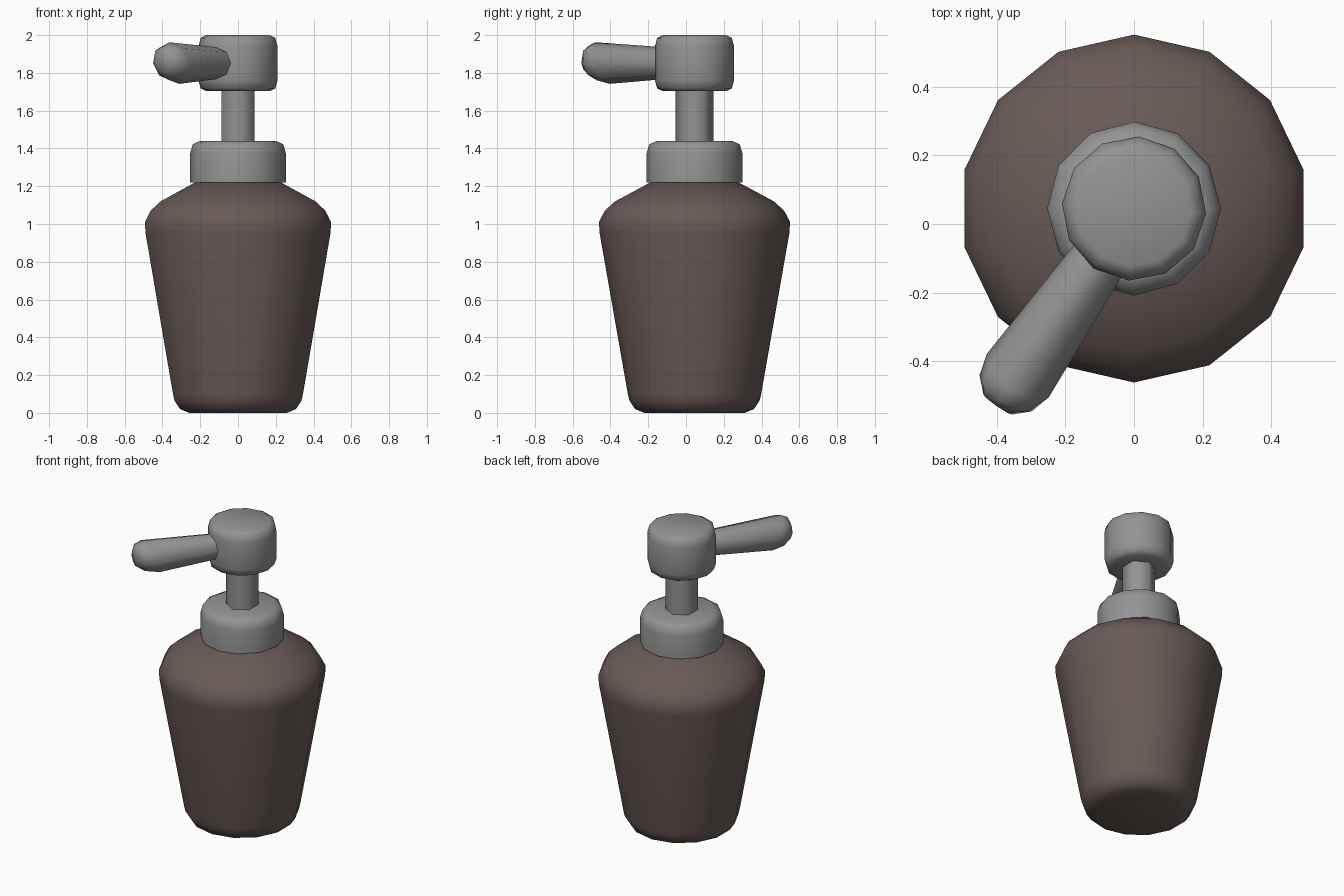
import bpy, math
from mathutils import Vector

if "Cube" in bpy.data.objects:
    bpy.data.objects.remove(bpy.data.objects["Cube"])

CENTRE_Y = 0.045


def material(name, rgb):
    m = bpy.data.materials.new(name)
    m.diffuse_color = (*rgb, 1)
    m.use_nodes = True
    m.node_tree.nodes["Principled BSDF"].inputs["Base Color"].default_value = m.diffuse_color
    return m


brown = material("dark brown", (0.14, 0.103, 0.093))
grey = material("mid grey", (0.29, 0.293, 0.296))


def loft(name, rings, mat):
    """Join rings of points with quads and cap both ends."""
    n = len(rings[0])
    verts = [p for ring in rings for p in ring]
    faces = [(i * n + j, i * n + (j + 1) % n, (i + 1) * n + (j + 1) % n, (i + 1) * n + j)
             for i in range(len(rings) - 1) for j in range(n)]
    faces.append(tuple(reversed(range(n))))
    faces.append(tuple(range(len(verts) - n, len(verts))))
    mesh = bpy.data.meshes.new(name)
    mesh.from_pydata(verts, [], faces)
    mesh.materials.append(mat)
    ob = bpy.data.objects.new(name, mesh)
    bpy.context.collection.objects.link(ob)
    bpy.ops.object.select_all(action='DESELECT')
    ob.select_set(True)
    bpy.context.view_layer.objects.active = ob
    bpy.ops.object.shade_smooth_by_angle(angle=math.radians(65))
    return ob


def lathe(name, profile, sides, mat, turn=0.0):
    """Turn a (radius, height) profile; first vertex points to the back."""
    start = math.pi / 2 + math.radians(turn)
    angles = [start + 2 * math.pi * k / sides for k in range(sides)]
    rings = [[(r * math.cos(a), CENTRE_Y + r * math.sin(a), z) for a in angles]
             for r, z in profile]
    return loft(name, rings, mat)


# Tapered bottle with rounded base and shoulder
lathe("bottle", [(0.265, 0), (0.315, 0.02), (0.345, 0.065), (0.353, 0.10),
                 (0.502, 0.95), (0.506, 1.01), (0.475, 1.07), (0.42, 1.12),
                 (0.23, 1.222)], 14, brown)

# Collar, pump stem and pump head
lathe("collar", [(0.253, 1.22), (0.253, 1.375), (0.24, 1.422), (0.20, 1.44)], 12, grey)
lathe("pump_stem", [(0.10, 1.42), (0.10, 1.73)], 6, grey)
lathe("pump_head", [(0.168, 1.703), (0.198, 1.718), (0.21, 1.76),
                    (0.21, 1.94), (0.198, 1.985), (0.168, 2.0)], 12, grey, -4)

# Spout, widening outwards to a slanted, rounded tip
out = Vector((-0.57, -0.82, 0)).normalized()
side = Vector((out.y, -out.x, 0))
up = Vector((0, 0, 1))
spout_rings = []
for along, r, slant in [(0.10, 0.078, 0), (0.592, 0.110, 0.42),
                        (0.655, 0.092, 0.28), (0.695, 0.05, 0.1)]:
    base = Vector((0, CENTRE_Y, 1.852))
    ring = []
    for k in range(8):
        a = -2 * math.pi * k / 8
        h = r * math.sin(a)
        ring.append(base + out * (along + slant * h) + side * (r * math.cos(a)) + up * h)
    spout_rings.append(ring)
spout = loft("spout", spout_rings, grey)

# Make all face directions point outwards
import bmesh
for ob in bpy.data.objects:
    bm = bmesh.new()
    bm.from_mesh(ob.data)
    bmesh.ops.recalc_face_normals(bm, faces=bm.faces[:])
    bm.to_mesh(ob.data)
    bm.free()
